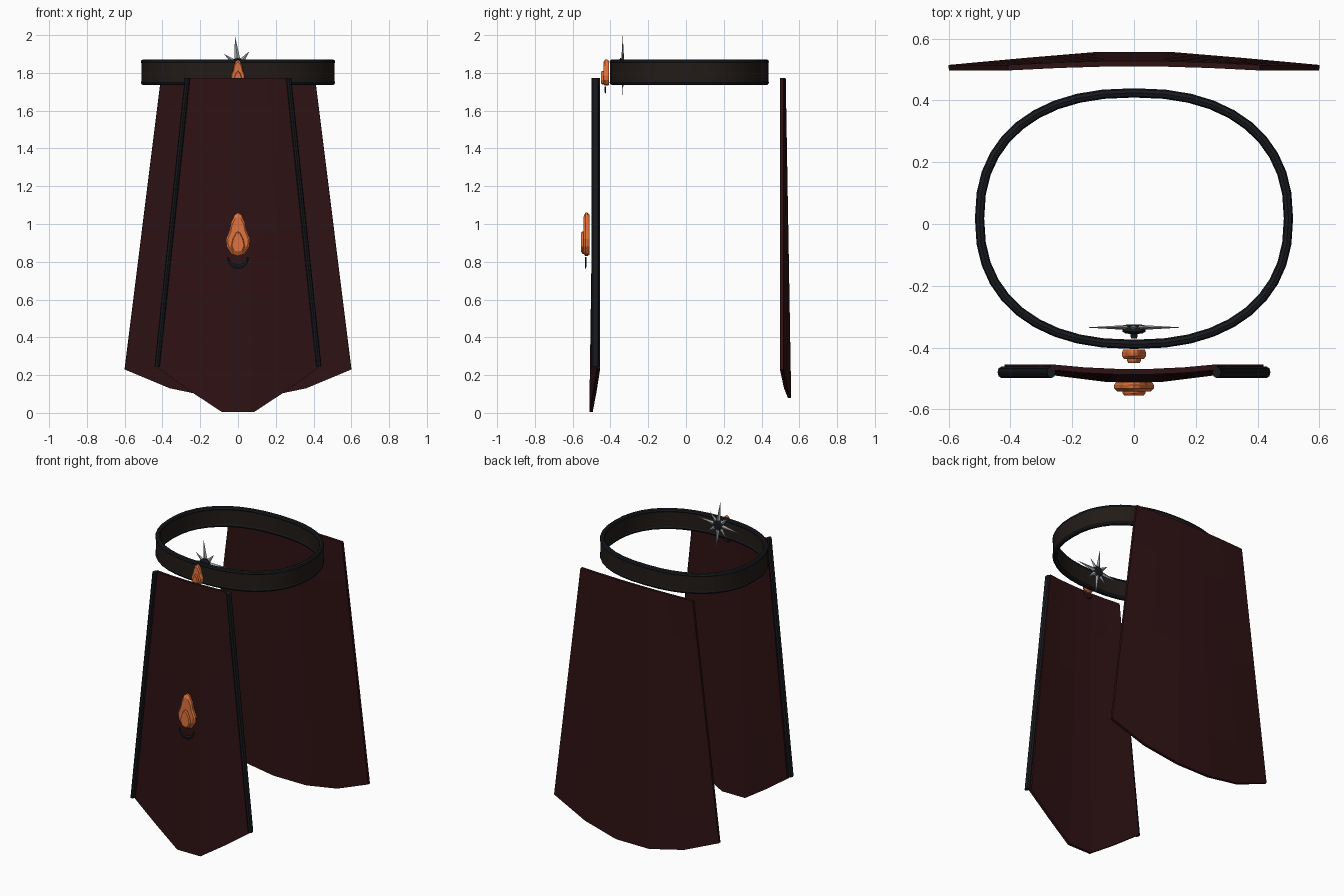
import bpy, math
from math import sin, cos, pi, copysign

if "Cube" in bpy.data.objects:
    bpy.data.objects.remove(bpy.data.objects["Cube"])


def mat(name, r, g, b):
    m = bpy.data.materials.new(name)
    m.diffuse_color = (r, g, b, 1)
    m.use_nodes = True
    m.node_tree.nodes["Principled BSDF"].inputs["Base Color"].default_value = m.diffuse_color
    return m


CLOTH = mat("dark_red_cloth", 0.028, 0.006, 0.007)
LEATHER = mat("dark_leather", 0.016, 0.011, 0.009)
BLACK = mat("black_trim", 0.009, 0.010, 0.013)
ORANGE = mat("orange", 0.75, 0.17, 0.045)
STEEL = mat("steel", 0.35, 0.37, 0.39)


def add(name, verts, faces, m):
    me = bpy.data.meshes.new(name)
    me.from_pydata(verts, [], faces)
    me.materials.append(m)
    ob = bpy.data.objects.new(name, me)
    bpy.context.collection.objects.link(ob)
    return ob


def sweep(name, rings, m, closed=False):
    """Skin a list of equal-sized vertex rings."""
    n, k = len(rings), len(rings[0])
    faces = []
    for i in range(n if closed else n - 1):
        j = (i + 1) % n
        for a in range(k):
            b = (a + 1) % k
            faces.append((i * k + a, i * k + b, j * k + b, j * k + a))
    if not closed:
        faces += [tuple(reversed(range(k))), tuple(range((n - 1) * k, n * k))]
    ob = add(name, [v for r in rings for v in r], faces, m)
    bpy.context.view_layer.objects.active = ob
    ob.select_set(True)
    bpy.ops.object.mode_set(mode='EDIT')
    bpy.ops.mesh.select_all(action='SELECT')
    bpy.ops.mesh.normals_make_consistent(inside=False)
    bpy.ops.object.mode_set(mode='OBJECT')
    ob.select_set(False)
    return ob


# Oval belt with piping on both edges
def belt_ring(name, section, m, n=40):
    rings = []
    for i in range(n):
        t = 2 * pi * i / n
        c, s = cos(t), sin(t)
        c = copysign(abs(c) ** (2 / 2.3), c)
        s = copysign(abs(s) ** (2 / 2.3), s)
        rings.append([((0.50 + o) * c, 0.0175 + (0.407 + o) * s, z) for o, z in section])
    ob = sweep(name, rings, m, True)
    ob.data.shade_smooth()
    ob.data.set_sharp_from_angle(angle=math.radians(35))


belt_ring("belt", [(-0.011, 1.745), (0.012, 1.745), (0.012, 1.86), (-0.011, 1.86)], LEATHER)
for tag, z in (("top", 1.858), ("bottom", 1.749)):
    belt_ring("belt_piping_" + tag,
              [(0.015 * cos(a * pi / 4), z + 0.014 * sin(a * pi / 4)) for a in range(8)], BLACK)


# Hanging cloth panels: half-columns of (x_top, y_top, x_bottom, y_bottom, z_bottom)
def panel(name, half):
    cols = [(-a, b, -c, d, e) for a, b, c, d, e in half] + half[::-1]
    rows, n, verts = 6, len(cols), []
    for r in range(rows + 1):
        t = r / rows
        for xt, yt, xb, yb, zb in cols:
            verts.append((xt + (xb - xt) * t, yt + (yb - yt) * t, 1.772 + (zb - 1.772) * t))
    faces = [(r * n + i, r * n + i + 1, (r + 1) * n + i + 1, (r + 1) * n + i)
             for r in range(rows) for i in range(n - 1)]
    ob = add(name, verts, faces, CLOTH)
    s = ob.modifiers.new("thickness", 'SOLIDIFY')
    s.thickness, s.offset = 0.018, 0


panel("back_panel", [(0.408, 0.506, 0.60, 0.506, 0.23), (0.245, 0.514, 0.36, 0.528, 0.13),
                     (0.082, 0.519, 0.12, 0.548, 0.08)])
panel("front_panel", [(0.27, -0.463, 0.42, -0.463, 0.235), (0.162, -0.473, 0.252, -0.482, 0.115),
                      (0.054, -0.478, 0.084, -0.503, 0.004)])

# Trim cords down the front panel edges
for tag, s in (("left", -1), ("right", 1)):
    rings = [[(s * x + 0.014 * cos(a * pi / 4), -0.48 + 0.019 * sin(a * pi / 4), z)
              for a in range(8)] for x, z in ((0.268, 1.772), (0.428, 0.245))]
    sweep("front_trim_" + tag, rings, BLACK)


# Flame ornaments: layered teardrop plates and a dark arc below
def plate(name, outline, y0, y1, zc, s):
    pts = outline + [(-x, z) for x, z in outline[::-1] if x > 0]
    cz = 0.09
    rings = []
    for y, k in ((y0, 0.92), (y0 - 0.3 * (y0 - y1), 1), (y1 + 0.3 * (y0 - y1), 1), (y1, 0.85)):
        rings.append([(x * s * k, y, zc + s * (cz + (z - cz) * k)) for x, z in pts])
    sweep(name, rings, ORANGE)


def ornament(name, yb, z, s):
    outer = [(0, 0), (0.035, 0.012), (0.06, 0.05), (0.064, 0.09), (0.045, 0.135),
             (0.036, 0.18), (0.018, 0.218), (0, 0.23)]
    inner = [(0, 0.012), (0.025, 0.02), (0.037, 0.05), (0.028, 0.09), (0.012, 0.122), (0, 0.13)]
    plate(name + "_flame", outer, yb, yb - 0.03, z, s)
    plate(name + "_flame_core", inner, yb - 0.02, yb - 0.043, z, s)
    rings = []
    for i in range(11):
        t = pi + pi * i / 10
        w = s * (0.004 + 0.008 * sin(pi * i / 10))
        r = 0.052 * s
        rings.append([((r + w * a) * cos(t), yb - 0.02 + 0.004 * b, z - 0.005 * s + (r + w * a) * sin(t))
                      for a, b in ((1, 0), (0, 1), (-1, 0), (0, -1))])
    sweep(name + "_arc", rings, BLACK)


ornament("panel_ornament", -0.512, 0.83, 1.0)
ornament("belt_ornament", -0.407, 1.732, 0.6)

# Spiked star inside the belt, with a dark hub
CX, CY, CZ = 0, -0.335, 1.84
verts, faces = [], []
for i in range(8):
    t = pi / 2 + math.radians(6) + i * pi / 4
    r = 0.16 if i % 2 == 0 else 0.095
    d, p, b = (cos(t), sin(t)), (-sin(t), cos(t)), len(verts)
    for u, v, y in ((0.022, 0.016, 0), (0.022, 0, 0.008), (0.022, -0.016, 0),
                    (0.022, 0, -0.008), (r, 0, 0)):
        verts.append((CX + d[0] * u + p[0] * v, CY + y, CZ + d[1] * u + p[1] * v))
    faces += [(b + k, b + (k + 1) % 4, b + 4) for k in range(4)] + [(b + 3, b + 2, b + 1, b)]
add("star_spikes", verts, faces, STEEL)
hub = [[(CX + r * cos(a * pi / 8), y, CZ + r * sin(a * pi / 8)) for a in range(16)]
       for r, y in ((0.026, -0.326), (0.036, -0.332), (0.038, -0.348), (0.028, -0.354),
                    (0.012, -0.356), (0.010, -0.37))]
sweep("star_hub", hub, BLACK)
